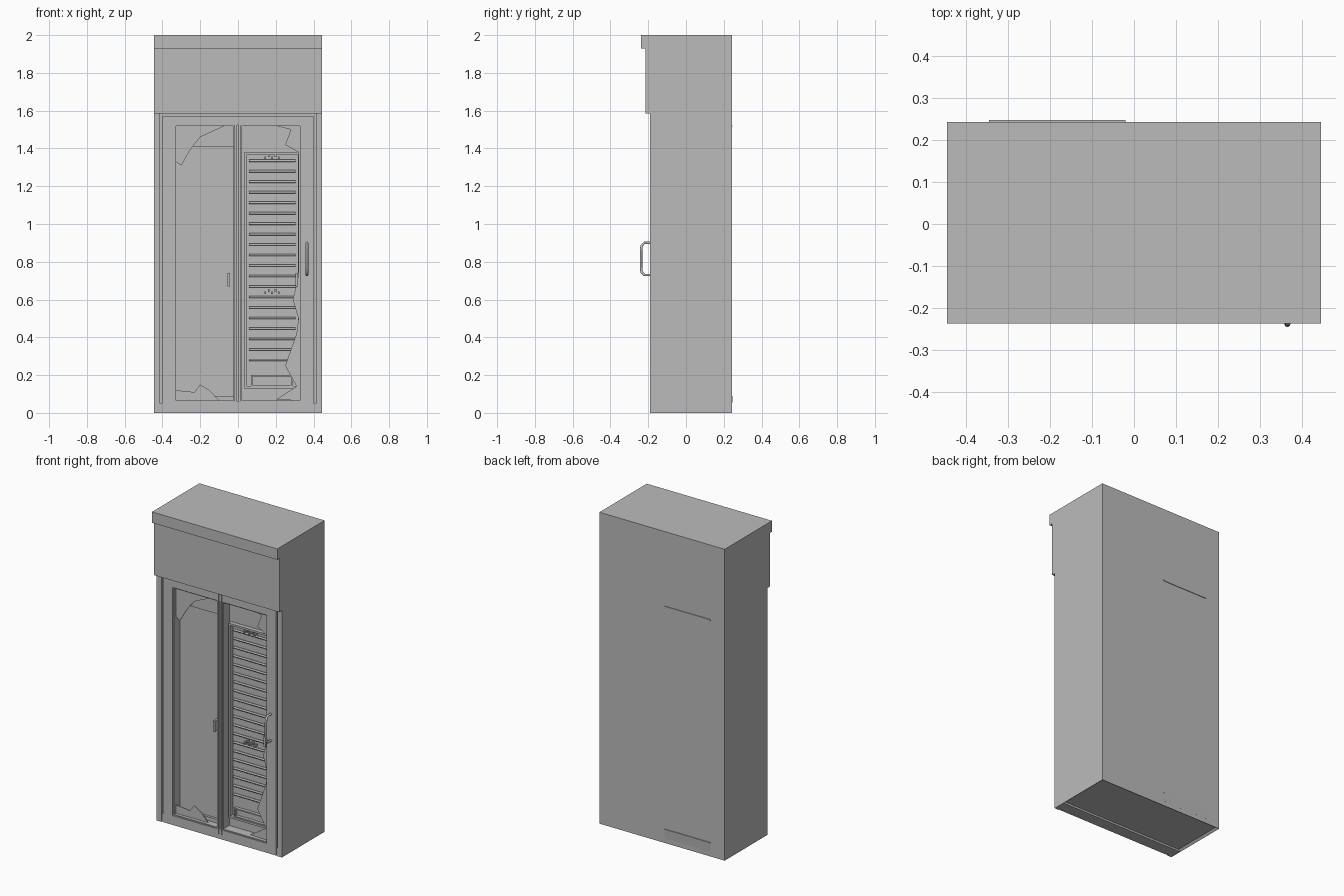
import bpy, bmesh
from mathutils import Vector

cube = bpy.data.objects.get("Cube")
if cube:
    bpy.data.objects.remove(cube)

grey = bpy.data.materials.new("plain_grey")
grey.use_nodes = True
grey.diffuse_color = (0.5, 0.5, 0.5, 1)
grey.node_tree.nodes["Principled BSDF"].inputs["Base Color"].default_value = (0.5, 0.5, 0.5, 1)


def finish(name, bm):
    bmesh.ops.recalc_face_normals(bm, faces=bm.faces)
    mesh = bpy.data.meshes.new(name)
    bm.to_mesh(mesh)
    bm.free()
    mesh.materials.append(grey)
    obj = bpy.data.objects.new(name, mesh)
    bpy.context.collection.objects.link(obj)
    return obj


def add_box(bm, x, y, z):
    made = bmesh.ops.create_cube(bm, size=1)["verts"]
    for v in made:
        v.co = Vector([r[0] if c < 0 else r[1] for c, r in zip(v.co, (x, y, z))])
    return made


def box(name, x, y, z):
    bm = bmesh.new()
    add_box(bm, x, y, z)
    return finish(name, bm)


def ring(name, x, y, z, w):
    """Rectangular border of width w, facing the front."""
    bm = bmesh.new()
    for side in ((x[0], x[0] + w), (x[1] - w, x[1])):
        add_box(bm, side, y, z)
    for level in ((z[0], z[0] + w), (z[1] - w, z[1])):
        add_box(bm, (x[0] + w, x[1] - w), y, level)
    return finish(name, bm)


def plate(name, points, y, thick):
    """Outline in x and z, given a thickness."""
    bm = bmesh.new()
    face = bm.faces.new([bm.verts.new((px, y, pz)) for px, pz in points])
    out = bmesh.ops.extrude_face_region(bm, geom=[face])["geom"]
    for v in out:
        if isinstance(v, bmesh.types.BMVert):
            v.co.y += thick
    bmesh.ops.triangulate(bm, faces=[f for f in bm.faces if len(f.verts) > 4])
    return finish(name, bm)


def tube(name, points, radius):
    curve = bpy.data.curves.new(name, "CURVE")
    curve.dimensions = "3D"
    curve.bevel_depth = radius
    curve.bevel_resolution = 3
    curve.use_fill_caps = True
    spline = curve.splines.new("POLY")
    spline.points.add(len(points) - 1)
    for p, co in zip(spline.points, points):
        p.co = (*co, 1)
    curve.materials.append(grey)
    obj = bpy.data.objects.new(name, curve)
    bpy.context.collection.objects.link(obj)
    return obj


W, BACK, FRONT = 0.445, 0.243, -0.19

# Main cabinet and plinth with recessed underside
box("cabinet_body", (-W, W), (-0.12, BACK), (0.05, 2))
bm = bmesh.new()
add_box(bm, (-W, W), (-0.184, BACK), (0, 0.05))
bm.normal_update()
under = [f for f in bm.faces if f.normal.z < -0.9]
bmesh.ops.inset_region(bm, faces=under, thickness=0.02)
bmesh.ops.translate(bm, verts=under[0].verts, vec=(0, 0, 0.012))
finish("plinth", bm)

# Header and its top cap
box("header", (-W, W), (-0.215, -0.11), (1.585, 1.93))
box("header_cap", (-W, W), (-0.237, -0.11), (1.93, 2))

# Side posts with a narrow groove beside the doors
for s, side in ((-1, "right"), (1, "left")):
    box(side + "_post", sorted((s * 0.412, s * W)), (FRONT, -0.11), (0, 1.585))
    box(side + "_groove", sorted((s * 0.402, s * 0.412)), (-0.175, -0.11), (0, 1.585))
    box(side + "_door_stile", sorted((s * 0.335, s * 0.402)), (-0.187, -0.11), (0, 1.57))

# Door rails and centre mullion
box("top_rail", (-0.335, 0.335), (-0.187, -0.11), (1.525, 1.57))
box("top_gap", (-0.412, 0.412), (-0.178, -0.11), (1.565, 1.585))
box("bottom_rail", (-0.335, 0.335), (-0.187, -0.11), (0, 0.06))
for x in (-0.018, 0.003):
    box("centre_mullion", (x, x + 0.013), (-0.189, -0.11), (0.03, 1.57))
box("mullion_groove", (-0.005, 0.003), (-0.178, -0.11), (0.05, 1.57))

# Trim around each opening
for x in ((-0.335, -0.018), (0.016, 0.335)):
    ring("opening_trim", x, (-0.18, -0.12), (0.06, 1.525), 0.006)

# Shallow interior ledges
box("upper_ledge", (-0.33, -0.018), (-0.135, -0.11), (1.41, 1.52))
box("lower_ledge", (-0.33, -0.018), (-0.135, -0.11), (0.06, 0.09))

# Slatted panel
ring("slat_panel_frame", (0.035, 0.33), (-0.147, -0.11), (0.13, 1.38), 0.012)
for i in range(20):
    z = 1.335 - i * 0.0555
    rod = tube("slat", [(0.058, -0.126, z), (0.305, -0.126, z)], 0.007)
    rod.data.bevel_resolution = 1
ring("lower_tray", (0.07, 0.29), (-0.14, -0.11), (0.14, 0.2), 0.008)

# Small clusters of fasteners on the slats
for level in (1.355, 0.64):
    for i in range(5):
        x, z = 0.14 + i * 0.018, level + (0.008 if i % 2 else -0.004)
        box("fastener", (x, x + 0.009), (-0.145, -0.12), (z - 0.007, z + 0.007))

# Broken glass left in the openings
plate("right_upper_shard", [(-0.33, 1.52), (-0.07, 1.52), (-0.2, 1.46), (-0.24, 1.41),
                            (-0.26, 1.38), (-0.3, 1.31), (-0.33, 1.33)], -0.16, 0.004)
plate("right_lower_shard", [(-0.33, 0.065), (-0.33, 0.12), (-0.23, 0.11), (-0.2, 0.15),
                            (-0.15, 0.12), (-0.1, 0.065)], -0.16, 0.004)
plate("left_shard", [(0.33, 1.52), (0.2, 1.52), (0.28, 1.5), (0.25, 1.42), (0.32, 1.38),
                     (0.32, 0.72), (0.29, 0.6), (0.32, 0.5), (0.31, 0.42), (0.25, 0.25),
                     (0.31, 0.14), (0.2, 0.07), (0.33, 0.065)], -0.16, 0.004)

# Latches and pull handle
for x in (-0.055, 0.305):
    box("latch", (x, x + 0.013), (-0.175, -0.12), (0.67, 0.74))
tube("pull_handle", [(0.365, -0.18, 0.9), (0.365, -0.22, 0.9), (0.365, -0.235, 0.885),
                     (0.365, -0.238, 0.86), (0.365, -0.238, 0.77), (0.365, -0.235, 0.745),
                     (0.365, -0.22, 0.73), (0.365, -0.18, 0.73)], 0.007)

# Thin ridges on the back
box("back_ridge", (-0.345, -0.02), (0.24, 0.247), (1.515, 1.522))
ridge = box("back_wedge", (-0.345, -0.02), (0.24, 0.247), (0.03, 0.09))
for v in ridge.data.vertices:
    if v.co.z < 0.05 and v.co.y > 0.245:
        v.co.y = 0.2432
